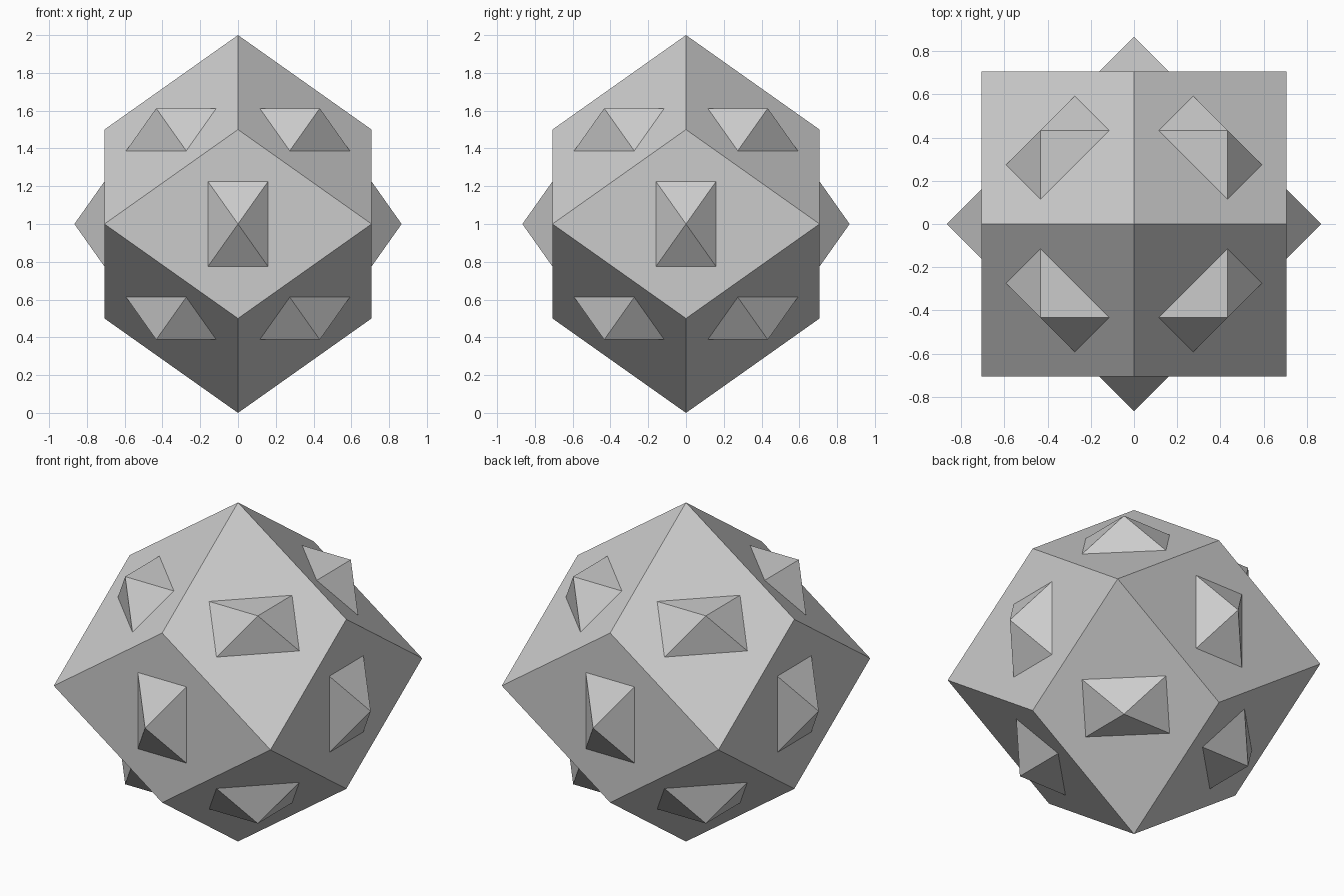
import bpy, bmesh, math
from mathutils import Vector, Matrix

cube = bpy.data.objects.get("Cube")
if cube:
    bpy.data.objects.remove(cube, do_unlink=True)

R = math.sqrt(0.5)           # distance from the centre to every face
CENTRE = Vector((0, 0, 1))
HALF_WIDTH = R * 0.225       # stud half width and height
HALF_LENGTH = 0.225          # stud half length

grey = bpy.data.materials.new("light_grey")
grey.use_nodes = True
grey.diffuse_color = (0.6, 0.6, 0.6, 1)
grey.node_tree.nodes["Principled BSDF"].inputs["Base Color"].default_value = (0.6, 0.6, 0.6, 1)


def finish(bm, name, matrix):
    mesh = bpy.data.meshes.new(name)
    bm.to_mesh(mesh)
    bm.free()
    mesh.materials.append(grey)
    obj = bpy.data.objects.new(name, mesh)
    obj.matrix_world = matrix
    bpy.context.collection.objects.link(obj)
    return obj


# Body: rhombic dodecahedron standing on a four-sided corner
bm = bmesh.new()
points = [(0, 0, s) for s in (-1, 1)]
points += [(x, y, 0) for x in (-R, R) for y in (-R, R)]
for z in (-0.5, 0.5):
    points += [(-R, 0, z), (R, 0, z), (0, -R, z), (0, R, z)]
for p in points:
    bm.verts.new(p)
bmesh.ops.convex_hull(bm, input=bm.verts[:])
bmesh.ops.dissolve_limit(bm, angle_limit=0.02, verts=bm.verts[:], edges=bm.edges[:])
bmesh.ops.recalc_face_normals(bm, faces=bm.faces[:])
finish(bm, "body", Matrix.Translation(CENTRE))


# Studs: a rectangular pyramid on each face, long along the short diagonal
def add_stud(name, normal):
    bm = bmesh.new()
    base = [bm.verts.new((x * HALF_WIDTH, y * HALF_LENGTH, 0))
            for x, y in ((-1, -1), (1, -1), (1, 1), (-1, 1))]
    apex = bm.verts.new((0, 0, HALF_WIDTH))
    for i in range(4):
        bm.faces.new((base[i], base[(i + 1) % 4], apex))
    up = Vector((0, 0, 1))
    long_axis = up if abs(normal.z) < 0.1 else up.cross(normal).normalized()
    side = long_axis.cross(normal)
    turn = Matrix((side, long_axis, normal)).transposed().to_4x4()
    finish(bm, name, Matrix.Translation(CENTRE + normal * R) @ turn)


for name, x, y in (("front", 0, -1), ("back", 0, 1), ("left", 1, 0), ("right", -1, 0)):
    add_stud(name + "_stud", Vector((x, y, 0)))
for level, z in (("upper", 1), ("lower", -1)):
    for depth, y in (("front", -1), ("back", 1)):
        for side, x in (("left", 1), ("right", -1)):
            add_stud(f"{level}_{depth}_{side}_stud", Vector((x * 0.5, y * 0.5, z * R)))
